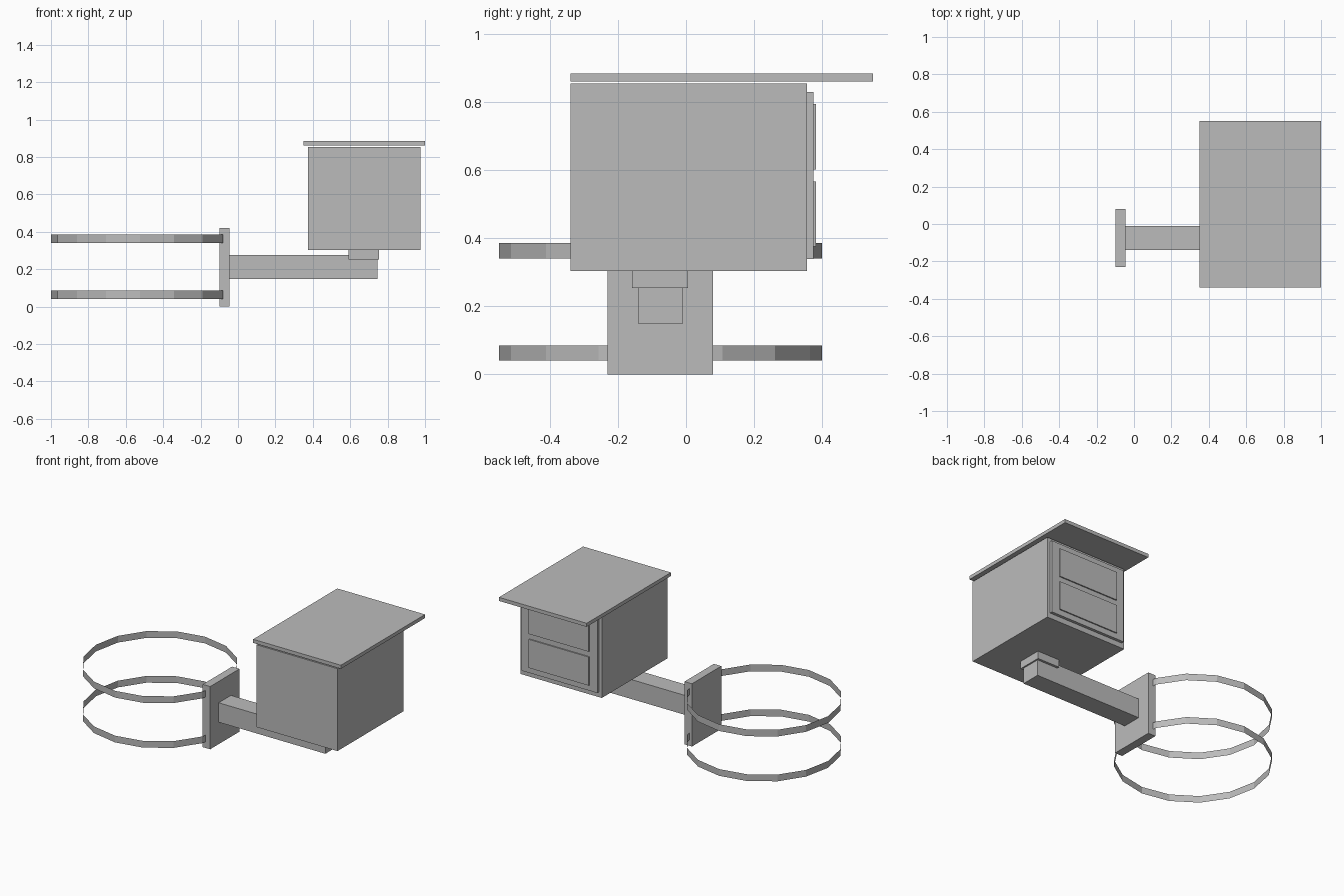
import bpy
import bmesh
from mathutils import Matrix, Vector

default_cube = bpy.data.objects.get("Cube")
if default_cube:
    bpy.data.objects.remove(default_cube, do_unlink=True)

grey = bpy.data.materials.new("plain grey")
grey.use_nodes = True
colour = (0.5, 0.5, 0.5, 1.0)
grey.diffuse_color = colour
grey.node_tree.nodes["Principled BSDF"].inputs["Base Color"].default_value = colour


def finish(name, bm):
    mesh = bpy.data.meshes.new(name)
    bm.to_mesh(mesh)
    bm.free()
    mesh.materials.append(grey)
    obj = bpy.data.objects.new(name, mesh)
    bpy.context.collection.objects.link(obj)
    return obj


def box(name, x, y, z):
    """Box spanning the given (low, high) ranges."""
    low, high = (Vector(c) for c in zip(x, y, z))
    bm = bmesh.new()
    place = Matrix.Translation((low + high) / 2) @ Matrix.Diagonal((high - low).to_4d())
    bmesh.ops.create_cube(bm, size=1, matrix=place)
    return finish(name, bm)


def band(name, z, height, radius=0.475, sides=16):
    """Open, paper-thin hoop."""
    bm = bmesh.new()
    bmesh.ops.create_circle(bm, segments=sides, radius=radius,
                            matrix=Matrix.Translation((-0.525, -0.075, z)))
    wall = bmesh.ops.extrude_edge_only(bm, edges=bm.edges[:])["geom"]
    bmesh.ops.translate(bm, vec=(0, 0, height),
                        verts=[v for v in wall if isinstance(v, bmesh.types.BMVert)])
    bm.normal_update()
    centre = Vector((-0.525, -0.075, z))
    inward = [f for f in bm.faces if f.normal.dot(f.calc_center_median() - centre) < 0]
    bmesh.ops.reverse_faces(bm, faces=inward)
    return finish(name, bm)


# Pole mount: two hoops, back plate and arm
band("lower_hoop", 0.04, 0.045)
band("upper_hoop", 0.34, 0.045)
box("mount_plate", (-0.10, -0.045), (-0.23, 0.08), (0, 0.42))
box("arm", (-0.045, 0.745), (-0.14, -0.01), (0.147, 0.277))
box("support_pad", (0.59, 0.755), (-0.158, 0.006), (0.253, 0.303))

# Cabinet with overhanging roof
box("cabinet", (0.375, 0.975), (-0.34, 0.355), (0.303, 0.854))
box("roof", (0.35, 1.0), (-0.34, 0.55), (0.86, 0.884))

# Door on the back with two raised panels
box("door", (0.395, 0.955), (0.355, 0.374), (0.338, 0.83))
for name, z in (("lower_panel", (0.375, 0.566)), ("upper_panel", (0.602, 0.794))):
    box(name, (0.453, 0.897), (0.374, 0.382), z)
